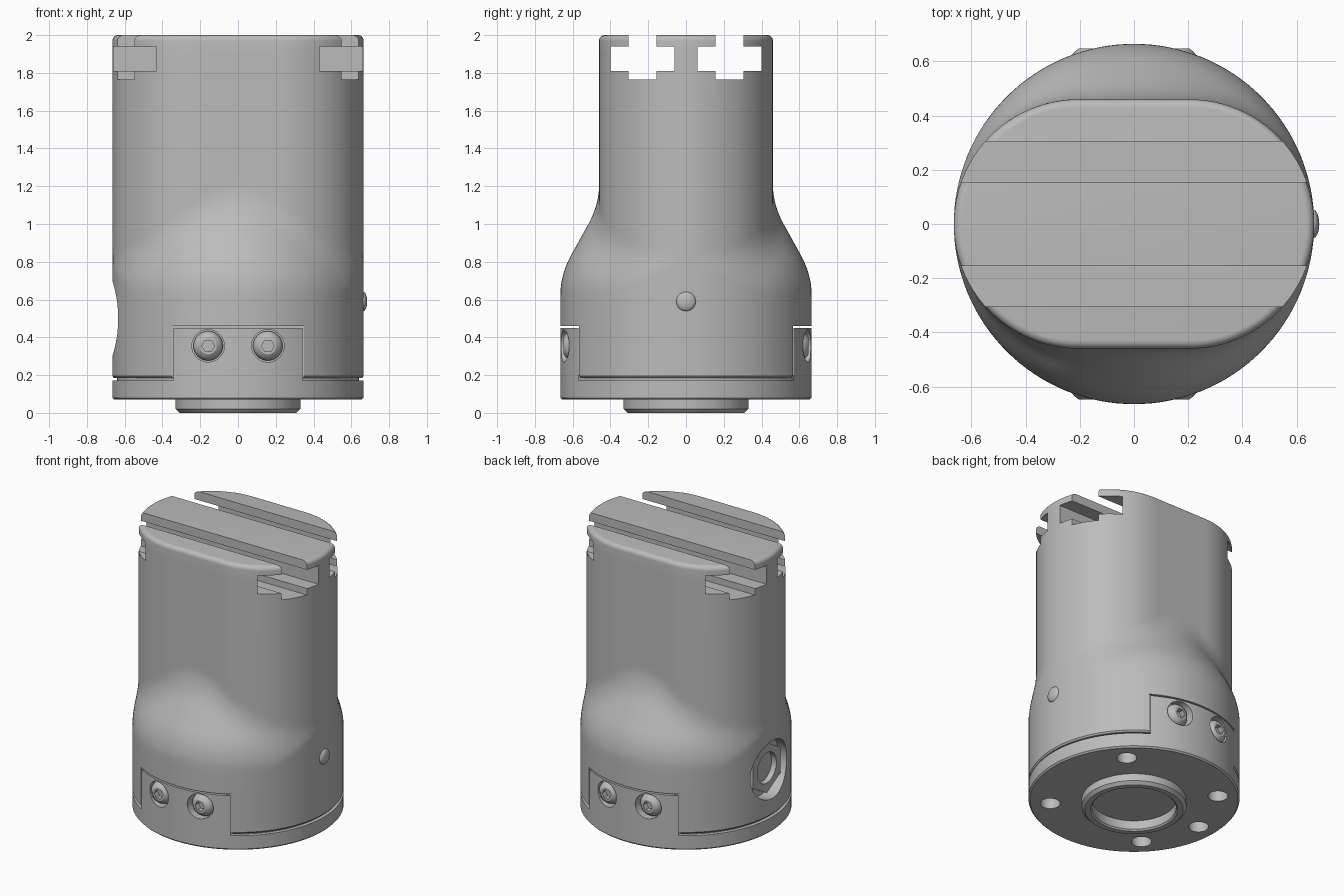
import bpy, bmesh, math
from mathutils import Matrix, Vector

if "Cube" in bpy.data.objects:
    bpy.data.objects.remove(bpy.data.objects["Cube"])

gray = bpy.data.materials.new("machined gray")
gray.use_nodes = True
COLOR = (0.5, 0.5, 0.5, 1)
gray.diffuse_color = COLOR
gray.node_tree.nodes["Principled BSDF"].inputs["Base Color"].default_value = COLOR

R = 0.665          # outer radius of the housing
HALF = 0.46        # half thickness of the upper slab
SEG = 128
FRONT = Matrix.Rotation(math.pi / 2, 4, 'X')     # local z -> -y
RIGHT_OUT = Matrix.Rotation(-math.pi / 2, 4, 'Y')  # local z -> -x
ALONG_X = Matrix(((0, 0, 1), (1, 0, 0), (0, 1, 0))).to_4x4()


def finish(bm, name, matrix=Matrix()):
    bmesh.ops.transform(bm, matrix=matrix, verts=bm.verts)
    bmesh.ops.recalc_face_normals(bm, faces=bm.faces)
    mesh = bpy.data.meshes.new(name)
    bm.to_mesh(mesh)
    bm.free()
    mesh.materials.append(gray)
    obj = bpy.data.objects.new(name, mesh)
    bpy.context.collection.objects.link(obj)
    return obj


def lathe(name, profile, seg=SEG, matrix=Matrix()):
    """Spin (radius, z) points around z."""
    bm = bmesh.new()
    vs = [bm.verts.new((r, 0, z)) for r, z in profile]
    es = [bm.edges.new(p) for p in zip(vs, vs[1:])]
    bmesh.ops.spin(bm, geom=vs + es, axis=(0, 0, 1), cent=(0, 0, 0),
                   angle=math.tau, steps=seg, use_duplicate=False)
    bmesh.ops.remove_doubles(bm, verts=bm.verts, dist=1e-5)
    return finish(bm, name, matrix)


def prism(name, points, z0, z1, matrix=Matrix()):
    bm = bmesh.new()
    low = bm.faces.new([bm.verts.new((x, y, z0)) for x, y in points])
    ext = bmesh.ops.extrude_face_region(bm, geom=[low])["geom"]
    up = [v for v in ext if isinstance(v, bmesh.types.BMVert)]
    bmesh.ops.translate(bm, verts=up, vec=(0, 0, z1 - z0))
    return finish(bm, name, matrix)


def ngon(n, r):
    return [(r * math.cos(i * math.tau / n), r * math.sin(i * math.tau / n)) for i in range(n)]


def box(x0, x1, y0, y1, z0, z1):
    return prism("cutter", [(x0, y0), (x1, y0), (x1, y1), (x0, y1)], z0, z1)


def cut(obj, cutter):
    mod = obj.modifiers.new("cut", 'BOOLEAN')
    mod.operation, mod.solver, mod.object = 'DIFFERENCE', 'EXACT', cutter
    bpy.context.view_layer.objects.active = obj
    bpy.ops.object.modifier_apply(modifier=mod.name)
    bpy.data.objects.remove(cutter)


def smooth_max(a, b, k):
    h = max(k - abs(a - b), 0) / k
    return max(a, b) + h * h * k / 4


def slab_radius(t, half):
    """Polar radius of a slab with round ends."""
    c, s = abs(math.cos(t)), abs(math.sin(t))
    off = R - HALF
    if s > 1e-6 and half / s * c <= off:
        return half / s
    return off * c + math.sqrt(half * half - (off * s) ** 2)


# Housing: round at the foot, blending through a cone into the slab
heights = [0.185, 0.195, 0.45, 0.6] + [0.64 + 0.02 * i for i in range(32)] + [1.5, 1.9]
rows = [(z, 0) for z in heights]
rows += [(1.97 + 0.03 * math.sin(a), 0.03 * (1 - math.cos(a)))
         for a in (i * math.pi / 12 for i in range(7))]
bm = bmesh.new()
rings = []
for z, inset in rows:
    cone = -smooth_max(-R, -(R - (z - 0.733) * 0.556), 0.06)
    ring = []
    for i in range(SEG):
        t = i * math.tau / SEG
        r = min(R, smooth_max(max(cone, 0), slab_radius(t, HALF - inset), 0.06))
        if z < 0.19:
            r -= 0.008
        ring.append(bm.verts.new((r * math.cos(t), r * math.sin(t), z)))
    rings.append(ring)
for a, b in zip(rings, rings[1:]):
    for i in range(SEG):
        j = (i + 1) % SEG
        bm.faces.new((a[i], a[j], b[j], b[i]))
bm.faces.new(rings[0])
bm.faces.new(rings[-1])
housing = finish(bm, "housing")

# Two T-slots across the top
half_tee = [(0.075, 1.765), (0.075, 1.81), (0.17, 1.81), (0.17, 1.94), (0.075, 1.94), (0.075, 2.1)]
tee = half_tee + [(-y, z) for y, z in reversed(half_tee)]
for side in (-1, 1):
    cut(housing, prism("cutter", [(y + side * 0.23, z) for y, z in tee], -1, 1, ALONG_X))
    # Pocket for the base tab
    cut(housing, box(-0.35, 0.35, *sorted((side * 0.56, side)), 0, 0.46))
# Round socket in the side
SOCKET = Matrix.Translation((0, 0, 0.5)) @ RIGHT_OUT
cut(housing, prism("cutter", ngon(64, 0.2), 0.575, 1, SOCKET))

# Base flange with two upright tabs
base = lathe("base_flange", [(0, 0.07), (R - 0.01, 0.07), (R, 0.08), (R, 0.45), (0, 0.45)])
cut(base, box(-1, 1, -0.57, 0.57, 0.172, 1))
for side in (-1, 1):
    cut(base, box(*sorted((side * 0.342, side)), -1, 1, 0.172, 1))
for deg in (45, 135, 180, 225, 315):
    a = math.radians(deg)
    place = Matrix.Translation((0.53 * math.cos(a), 0.53 * math.sin(a), 0))
    cut(base, prism("cutter", ngon(32, 0.063), 0, 0.15, place))

core = lathe("seal_core", [(0, 0.16), (0.64, 0.16), (0.64, 0.2), (0, 0.2)])
boss = lathe("bottom_boss", [(0.265, 0.08), (0.265, 0.01), (0.275, 0), (0.31, 0),
                             (0.33, 0.02), (0.33, 0.08), (0.265, 0.08)])
parts = [housing, base, core, boss]

# Button head screws in the tabs
dome = [(0, 0.57), (0.078, 0.57), (0.078, 0.605), (0.073, 0.622),
        (0.062, 0.636), (0.045, 0.648), (0, 0.65)]
for turn, label in ((0, "front"), (math.pi, "back")):
    for x in (-0.158, 0.158):
        place = Matrix.Rotation(turn, 4, 'Z') @ Matrix.Translation((x, 0, 0.355)) @ FRONT
        cut(base, prism("cutter", ngon(48, 0.086), 0.59, 1, place))
        screw = lathe(label + "_screw", dome, 48, place)
        cut(screw, prism("cutter", ngon(6, 0.034), 0.61, 1, place))
        parts.append(screw)

# Hex fitting inside the side socket
fitting = prism("hex_fitting", ngon(6, 0.175), 0.56, 0.622, SOCKET)
cut(fitting, prism("cutter", ngon(48, 0.105), 0.585, 1, SOCKET))
parts.append(fitting)

# Small locating ball on the other side
ball = [(0.052 * math.cos(a), 0.022 * math.sin(a)) for a in (i * math.pi / 16 for i in range(9))]
side_place = Matrix.Translation((0.662, 0, 0.59)) @ Matrix.Rotation(math.pi / 2, 4, 'Y')
parts.append(lathe("side_ball", [(0, -0.02), (0.052, -0.02)] + ball, 32, side_place))

bpy.ops.object.select_all(action='DESELECT')
for obj in parts:
    obj.select_set(True)
bpy.context.view_layer.objects.active = housing
bpy.ops.object.shade_smooth_by_angle(angle=math.radians(30))
